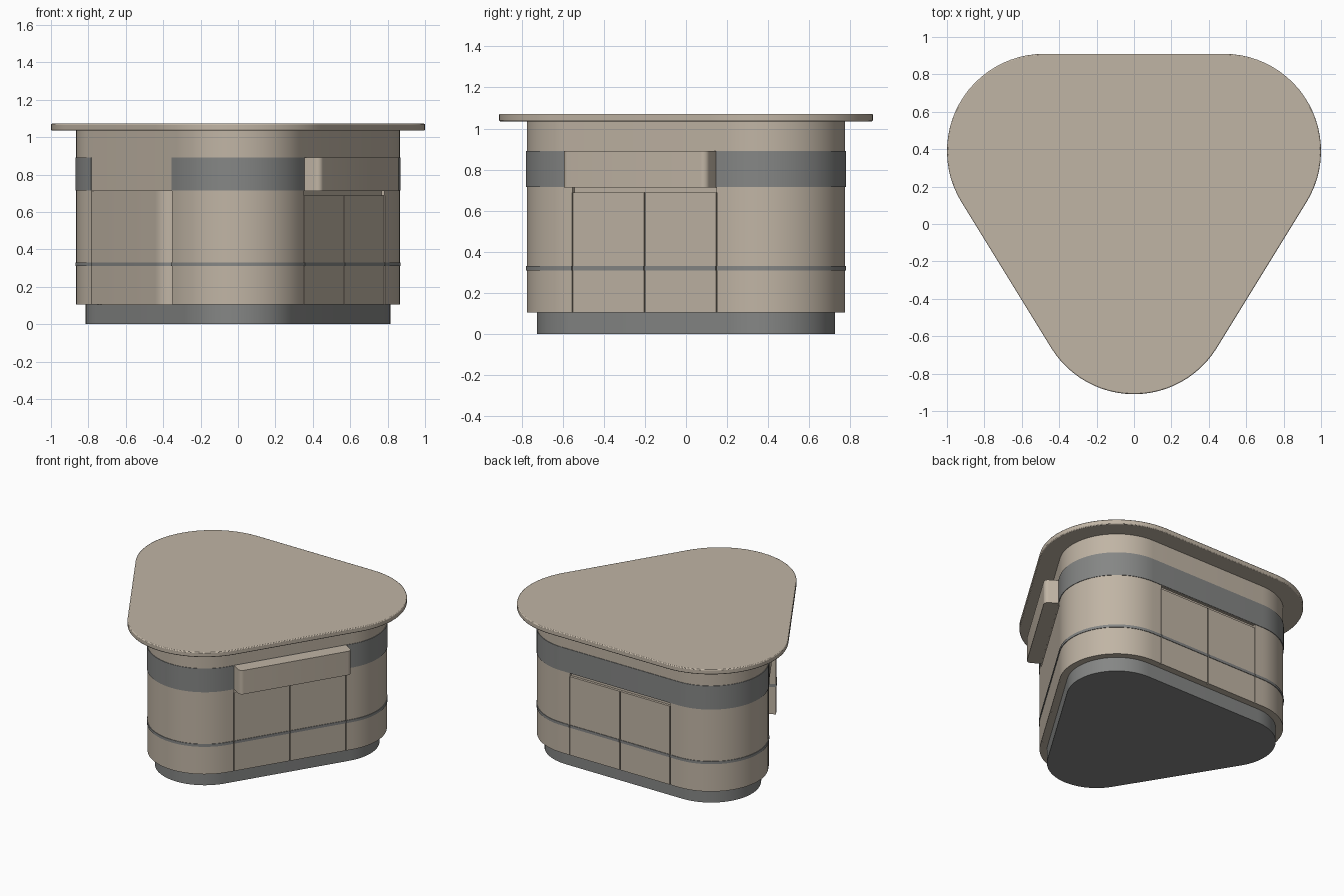
import bpy, bmesh, math
from mathutils import Vector, Matrix

if "Cube" in bpy.data.objects:
    bpy.data.objects.remove(bpy.data.objects["Cube"], do_unlink=True)


def material(name, rgb):
    m = bpy.data.materials.new(name)
    m.use_nodes = True
    m.diffuse_color = (*rgb, 1)
    m.node_tree.nodes["Principled BSDF"].inputs["Base Color"].default_value = (*rgb, 1)
    return m


beige = material("warm beige", (0.53, 0.46, 0.375))
grey = material("mid grey", (0.235, 0.24, 0.235))

# Rounded triangle plan: three corner centres and the angles of the face normals
FRONT, RIGHT, LEFT = Vector((0, -0.39)), Vector((0.48, 0.39)), Vector((-0.48, 0.39))
BODY_R = 0.385
SIDE = math.atan2(-0.48, 0.78)
HALF = 0.411          # half width of the fittings on each face


def arc(c, r, a0, a1, n=24):
    return [Vector((c[0] + r * math.cos(a0 + (a1 - a0) * i / n),
                    c[1] + r * math.sin(a0 + (a1 - a0) * i / n))) for i in range(n + 1)]


def face_frame(angle, a, b):
    """Matrix: local x along the face, local y outward, origin mid-face."""
    normal = Vector((math.cos(angle), math.sin(angle)))
    mid = (a + b) / 2 + normal * BODY_R
    return Matrix.Translation((mid.x, mid.y, 0)) @ Matrix.Rotation(angle - math.pi / 2, 4, 'Z')


right_face = face_frame(SIDE, FRONT, RIGHT)
back_face = face_frame(math.pi / 2, RIGHT, LEFT)
left_face = face_frame(math.pi - SIDE, LEFT, FRONT)


def notch(half, depth, fillet, lift):
    """Recess outline on the left face, walked anticlockwise in plan."""
    pts = [Vector((half, lift))]
    if fillet:
        pts += arc((half - fillet, fillet - depth), fillet, 0, -math.pi / 2, 12)
        pts += arc((fillet - half, fillet - depth), fillet, -math.pi / 2, -math.pi, 12)
    else:
        pts += [Vector((half, -depth)), Vector((-half, -depth))]
    pts.append(Vector((-half, lift)))
    return [(left_face @ p.to_3d()).to_2d() for p in pts]


def plan(r, recess=None):
    pts = arc(FRONT, r, -math.pi - SIDE, SIDE)
    pts += arc(RIGHT, r, SIDE, math.pi / 2)
    pts += arc(LEFT, r, math.pi / 2, math.pi - SIDE)
    # the face frame runs right to left, so its +x end is met first or last
    if recess:
        cut = notch(*recess, r - BODY_R)
        if (cut[0] - pts[-1]).length > (cut[-1] - pts[-1]).length:
            cut.reverse()
        pts += cut
    return pts


def prism(name, pts, z0, z1, mat, matrix=None, bevel=0, smooth=True):
    bm = bmesh.new()
    base = bm.faces.new([bm.verts.new((p[0], p[1], z0)) for p in pts])
    ext = bmesh.ops.extrude_face_region(bm, geom=[base])
    top = [v for v in ext["geom"] if isinstance(v, bmesh.types.BMVert)]
    bmesh.ops.translate(bm, verts=top, vec=(0, 0, z1 - z0))
    bmesh.ops.recalc_face_normals(bm, faces=bm.faces)
    me = bpy.data.meshes.new(name)
    bm.to_mesh(me)
    bm.free()
    me.materials.append(mat)
    ob = bpy.data.objects.new(name, me)
    bpy.context.collection.objects.link(ob)
    if matrix:
        ob.matrix_world = matrix
    if bevel:
        mod = ob.modifiers.new("edge", 'BEVEL')
        mod.width, mod.segments, mod.angle_limit = bevel, 2, math.radians(50)
    if smooth:
        bpy.ops.object.select_all(action='DESELECT')
        ob.select_set(True)
        bpy.context.view_layer.objects.active = ob
        bpy.ops.object.shade_smooth_by_angle(angle=math.radians(30))
    return ob


def rect(x0, x1, y0, y1):
    return [(x0, y0), (x1, y0), (x1, y1), (x0, y1)]


# Plinth, cabinet, upper body and counter top
prism("plinth", plan(0.335), 0, 0.105, grey)
cabinet = prism("cabinet_with_knee_recess", plan(BODY_R, (HALF, 0.5, 0.1)), 0.105, 0.712, beige)
prism("upper_body", plan(BODY_R), 0.712, 1.035, beige)
prism("counter_top", plan(0.52), 1.035, 1.072, beige, bevel=0.006)

# Grey trim: wide band broken over the recess, thin strip following the walls
prism("wide_band", plan(0.389, (HALF, 0.02, 0)), 0.715, 0.89, grey)
strip = prism("thin_strip", plan(0.389, (HALF - 0.004, 0.496, 0.096)), 0.31, 0.33, grey)

# Projecting box on the right face, with rounded outer corners
R, D = 0.03, 0.1
outline = [(-HALF, -0.03), (HALF, -0.03)]
outline += arc((HALF - R, D - R), R, 0, math.pi / 2, 8)
outline += arc((R - HALF, D - R), R, math.pi / 2, math.pi, 8)
prism("projecting_box", outline, 0.713, 0.89, beige, right_face)

# Double doors: seams and a finger slot cut into the right and back faces
for label, frame in (("right", right_face), ("back", back_face)):
    cuts = [prism(label + "_door_seam_cutter", rect(x - 0.003, x + 0.003, -0.012, 0.03),
                  0.09, 0.688, beige, frame, smooth=False) for x in (-HALF, 0, HALF)]
    cuts.append(prism(label + "_finger_slot_cutter", rect(-HALF, HALF, -0.018, 0.03),
                      0.688, 0.73, beige, frame, smooth=False))
    for cutter in cuts:
        cutter.hide_render = True
        cutter.hide_set(True)
        cutter.display_type = 'WIRE'
        for target in (cabinet, strip):
            if target is strip and "slot" in cutter.name:
                continue
            mod = target.modifiers.new("door cut", 'BOOLEAN')
            mod.operation, mod.solver, mod.object = 'DIFFERENCE', 'EXACT', cutter
